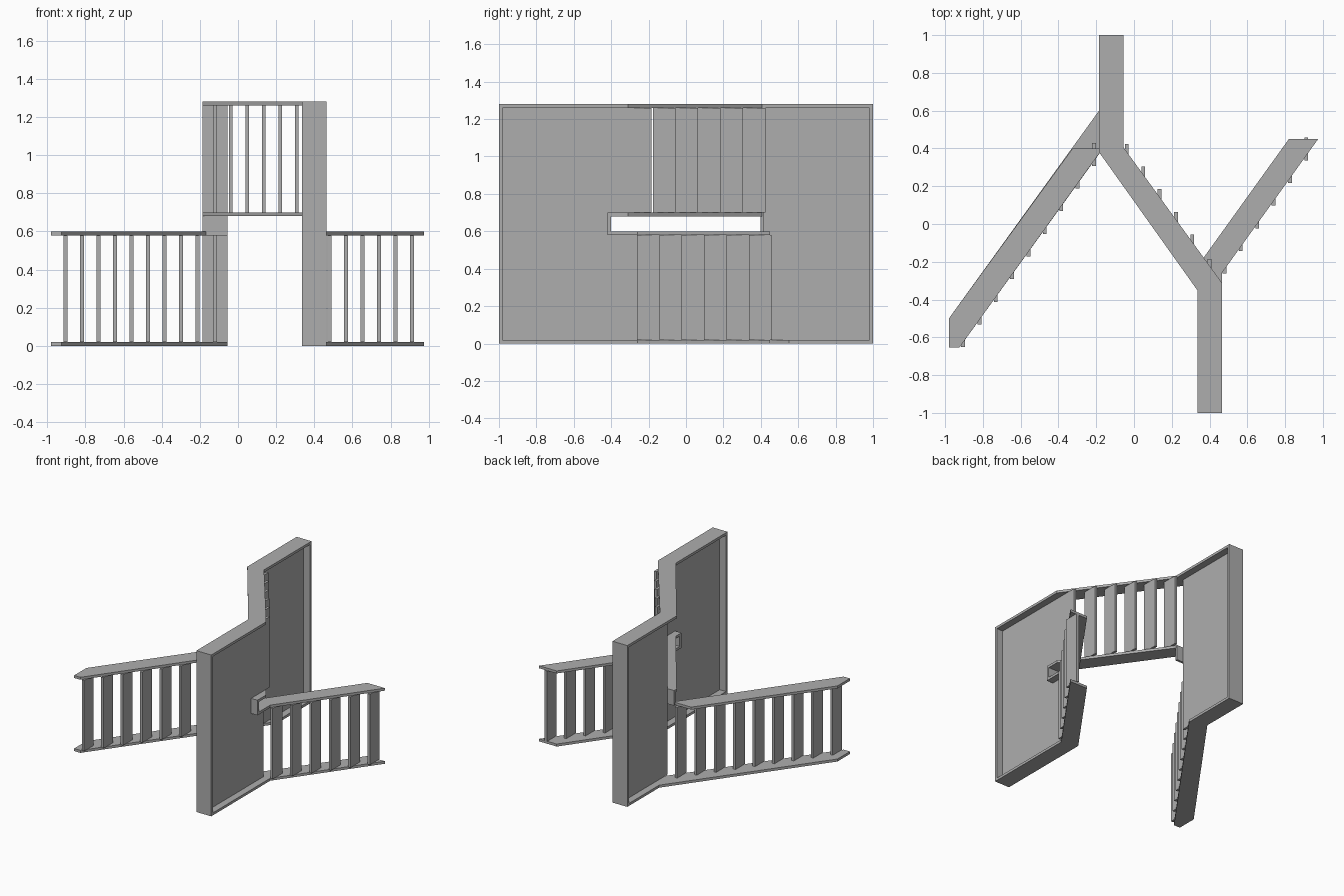
import bpy
import bmesh

cube = bpy.data.objects.get("Cube")
if cube:
    bpy.data.objects.remove(cube)

grey = bpy.data.materials.new("plain grey")
grey.use_nodes = True
COLOUR = (0.42, 0.42, 0.42, 1)
grey.diffuse_color = COLOUR
grey.node_tree.nodes["Principled BSDF"].inputs["Base Color"].default_value = COLOUR

T = 0.02            # board thickness
TOP = 1.28          # overall height
LOW_TOP = 0.6       # top of the low screens
HIGH_BASE = 0.68    # underside of the raised screen
STEP_X, STEP_Y = 0.0866, 0.12
BACK = (-0.185, -0.055)    # x range of each wall
FRONT = (0.335, 0.465)


def plank(name, outline, z0, z1):
    """Extrude a plan outline between two heights."""
    bm = bmesh.new()
    face = bm.faces.new([bm.verts.new((x, y, z0)) for x, y in outline])
    new = bmesh.ops.extrude_face_region(bm, geom=[face])["geom"]
    verts = [v for v in new if isinstance(v, bmesh.types.BMVert)]
    bmesh.ops.translate(bm, verts=verts, vec=(0, 0, z1 - z0))
    bmesh.ops.recalc_face_normals(bm, faces=bm.faces)
    mesh = bpy.data.meshes.new(name)
    bm.to_mesh(mesh)
    bm.free()
    mesh.materials.append(grey)
    obj = bpy.data.objects.new(name, mesh)
    bpy.context.collection.objects.link(obj)
    return obj


def box(name, xs, ys, zs):
    (x0, x1), (y0, y1) = xs, ys
    return plank(name, [(x0, y0), (x1, y0), (x1, y1), (x0, y1)], *zs)


def slats(name, count, x, y, step_y, zs):
    """Row of upright louvres, all parallel to the walls."""
    for i in range(count):
        cx, cy = x + i * STEP_X, y + i * step_y
        box(f"{name}_{i + 1}", (cx - T / 2, cx + T / 2), (cy, cy + STEP_Y), zs)


# Left low screen: the bottom rail runs on under the back wall
left_end = [(-0.925, -0.655), (-0.98, -0.655), (-0.98, -0.5)]
plank("left_bottom_rail", left_end + [(-0.185, 0.6), (-0.185, 1), (-0.055, 1), (-0.055, 0.55)], 0, T)
plank("left_top_rail", left_end + [(-0.325, 0.4), (-0.165, 0.4)], LOW_TOP - T, LOW_TOP)
slats("left_slat", 9, -0.905, -0.652, STEP_Y, (T, LOW_TOP - T))

# Right low screen: rails run on into the front wall
right_end = [(0.465, -0.26), (0.975, 0.45), (0.82, 0.45), (0.335, -0.225)]
plank("right_bottom_rail", [(0.335, -1), (0.465, -1)] + right_end, 0, T)
plank("right_top_rail", [(0.335, -0.42), (0.465, -0.42)] + right_end, LOW_TOP - T, LOW_TOP)
slats("right_slat", 6, 0.479, -0.263, STEP_Y, (T, LOW_TOP - T))

# Raised screen linking the two walls
for name, back, front, z in (("top_rail", 1, -1, TOP - T),
                             ("raised_bottom_rail", 0.415, -0.42, HIGH_BASE)):
    plank(name, [(-0.185, back), (-0.055, back), (-0.055, 0.405), (0.465, -0.31),
                 (0.465, front), (0.335, front), (0.335, -0.35), (-0.185, 0.38)], z, z + T)
slats("raised_slat", 5, -0.038, 0.304, -STEP_Y, (HIGH_BASE + T, TOP - T))

# Wall end posts and the caps closing the slot between the screens
box("back_end_post", BACK, (1 - T, 1), (T, TOP - T))
box("front_end_post", FRONT, (-1, T - 1), (T, TOP - T))
box("back_slot_cap", BACK, (0.397, 0.415), (LOW_TOP - T, HIGH_BASE + T))
box("front_slot_cap", FRONT, (-0.42, -0.4), (LOW_TOP, HIGH_BASE))

# Thin recessed wall panels
back_x, front_x = (-0.13, -0.11), (0.39, 0.41)
box("back_panel", back_x, (0.415, 1 - T), (T, TOP - T))
box("front_panel", front_x, (T - 1, -0.42), (T, TOP - T))
box("front_panel_lower", front_x, (-0.42, -0.263), (T, LOW_TOP - T))
box("front_panel_upper", front_x, (-0.42, -0.185), (HIGH_BASE + T, TOP - T))
